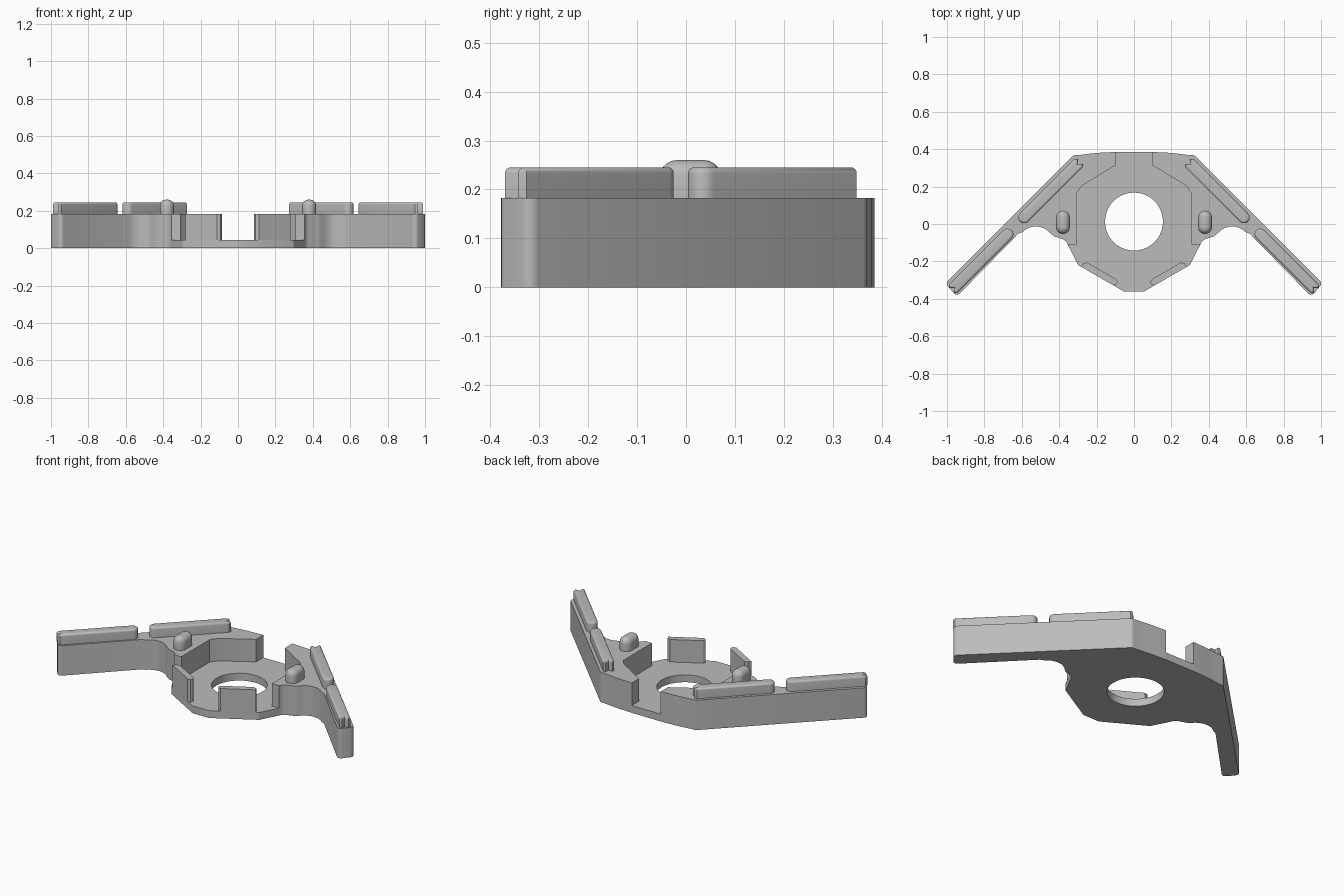
import bpy, bmesh, math
from mathutils import Matrix, Vector

cube = bpy.data.objects.get("Cube")
if cube:
    bpy.data.objects.remove(cube, do_unlink=True)

grey = bpy.data.materials.new("plain grey")
grey.use_nodes = True
COLOUR = (0.5, 0.5, 0.5, 1)
grey.diffuse_color = COLOUR
grey.node_tree.nodes["Principled BSDF"].inputs["Base Color"].default_value = COLOUR


def finish(bm, name, mirrored=True):
    """Turn a bmesh into a shaded object, optionally paired across x."""
    bmesh.ops.recalc_face_normals(bm, faces=bm.faces)
    mesh = bpy.data.meshes.new(name)
    bm.to_mesh(mesh)
    bm.free()
    mesh.materials.append(grey)
    obj = bpy.data.objects.new(name, mesh)
    bpy.context.collection.objects.link(obj)
    bpy.ops.object.select_all(action="DESELECT")
    obj.select_set(True)
    bpy.context.view_layer.objects.active = obj
    bpy.ops.object.shade_smooth_by_angle(angle=math.radians(32))
    if mirrored:
        mirror = obj.modifiers.new("Mirror", "MIRROR")
        mirror.use_mirror_merge = False
    return obj


def arc(cx, cy, r, start, end, steps):
    """Points on an arc, angles in degrees."""
    angles = [math.radians(start + (end - start) * i / steps) for i in range(steps + 1)]
    return [(cx + r * math.cos(a), cy + r * math.sin(a)) for a in angles]


def prism(name, loops, z0, z1, mirrored=True):
    """Extrude an outline, with optional hole loops, from z0 to z1."""
    bm = bmesh.new()
    for loop in loops:
        verts = [bm.verts.new((x, y, z0)) for x, y in loop]
        for a, b in zip(verts, verts[1:] + verts[:1]):
            bm.edges.new((a, b))
    bmesh.ops.triangle_fill(bm, use_beauty=True, edges=bm.edges[:])
    bmesh.ops.dissolve_limit(bm, angle_limit=0.01, verts=bm.verts[:], edges=bm.edges[:])
    out = bmesh.ops.extrude_face_region(bm, geom=bm.faces[:], use_keep_orig=True)
    top = [g for g in out["geom"] if isinstance(g, bmesh.types.BMVert)]
    bmesh.ops.translate(bm, verts=top, vec=(0, 0, z1 - z0))
    return finish(bm, name, mirrored)


def pad(name, outline, place, z0, z1, round_by):
    """A raised pad with a rounded upper rim."""
    bm = bmesh.new()
    low = bm.faces.new([bm.verts.new((x, y, z0)) for x, y in outline])
    out = bmesh.ops.extrude_face_region(bm, geom=[low], use_keep_orig=True)
    top = [g for g in out["geom"] if isinstance(g, bmesh.types.BMVert)]
    bmesh.ops.translate(bm, verts=top, vec=(0, 0, z1 - z0))
    rim = [e for e in bm.edges if all(v in top for v in e.verts)]
    bmesh.ops.bevel(bm, geom=rim, offset=round_by, segments=5, profile=0.5,
                    affect="EDGES", clamp_overlap=True)
    bmesh.ops.transform(bm, matrix=place, verts=bm.verts[:])
    return finish(bm, name)


PLATE_TOP, WALL_TOP = 0.045, 0.183

# Inner wall line, shared by the base plate and the side arms
inner = [(0.098, 0.385), (0.098, 0.315), (0.278, 0.205), (0.307, 0.165),
         (0.307, -0.11), (0.355, -0.11)]

# Base plate with a round hole
half = inner + [(0.298, -0.22), (0.055, -0.36)]
outline = half + [(-x, y) for x, y in reversed(half)]
prism("base_plate", [outline, arc(0, 0.013, 0.155, 0, 351, 39)], 0, PLATE_TOP, False)

# Raised side arms: outer edge, rounded tip, then the curved inner edge
arm = inner[::-1] + [(0.2, 0.38), (0.30, 0.368)]
arm += arc(0.312, 0.347, 0.022, 85, 45, 3)
arm += arc(0.978, -0.318, 0.022, 45, -45, 4)
arm += arc(0.947, -0.356, 0.022, -45, -135, 4)
arm += [(0.62, -0.053)] + arc(0.525, -0.113, 0.1, 45, 140, 8)
arm += [(0.425, -0.067), (0.40, -0.075), (0.375, -0.083), (0.36, -0.097)]
prism("side_arms", [arm], 0, WALL_TOP)

# Short upright tabs along the slanted front edges
along = Vector((0.243, 0.14)).normalized()
across = Vector((-along.y, along.x))
start = Vector((0.055, -0.36))
tab = [(0.065, 0), (0.262, 0), (0.262, 0.02), (0.247, 0.036), (0.065, 0.036),
       (0.052, 0.027), (0.052, 0.011)]
prism("front_tabs", [[start + along * u + across * v for u, v in tab]],
      PLATE_TOP, WALL_TOP)

# Long pads on the arms: round at the middle end, notched at the far end
R, L = 0.031, 0.228
long_pad = arc(-L + R, 0, R, 90, 270, 10)
long_pad += [(L - 0.012, -R), (L, -R + 0.012), (L - 0.02, 0), (L, R - 0.012), (L - 0.012, R)]
for name, x, y, turn in (("outer_arm_pads", 0.815, -0.195, -45),
                         ("inner_arm_pads", 0.448, 0.174, 135)):
    place = Matrix.Translation((x, y, 0)) @ Matrix.Rotation(math.radians(turn), 4, "Z")
    pad(name, long_pad, place, WALL_TOP, 0.245, 0.023)

# Small rounded studs beside the centre
stud = arc(0, 0.025, 0.0375, 0, 180, 10) + arc(0, -0.025, 0.0375, 180, 360, 10)
pad("studs", stud, Matrix.Translation((0.38, 0.009, 0)), WALL_TOP, 0.26, 0.034)
